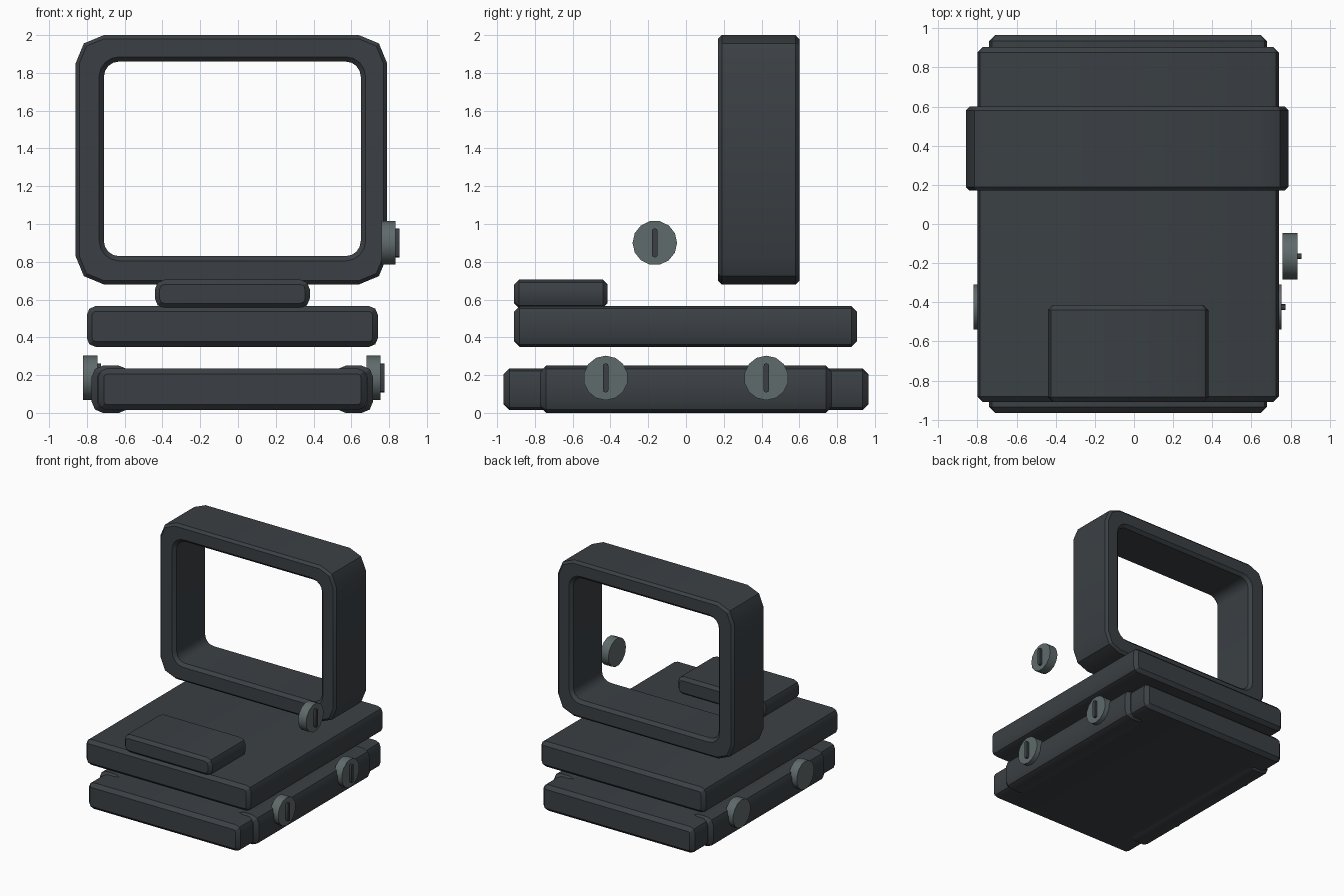
import bpy, bmesh
from math import sin, cos, pi

cube = bpy.data.objects.get("Cube")
if cube:
    bpy.data.objects.remove(cube, do_unlink=True)

MID = -0.03  # symmetry plane of the stacked body


def material(name, rgb):
    m = bpy.data.materials.new(name)
    m.use_nodes = True
    m.diffuse_color = (*rgb, 1)
    m.node_tree.nodes["Principled BSDF"].inputs["Base Color"].default_value = (*rgb, 1)
    return m


charcoal = material("charcoal", (0.043, 0.051, 0.058))
steel = material("grey steel", (0.117, 0.145, 0.147))


def rounded(box, r, steps, grow=0.0):
    """Rounded rectangle; steps are the fractions of each quarter turn."""
    x0, x1, z0, z1 = box
    r += grow
    x0, x1, z0, z1 = x0 - grow, x1 + grow, z0 - grow, z1 + grow
    corners = [(x1 - r, z1 - r), (x0 + r, z1 - r), (x0 + r, z0 + r), (x1 - r, z0 + r)]
    return [(cx + r * cos((q + s) * pi / 2), cz + r * sin((q + s) * pi / 2))
            for q, (cx, cz) in enumerate(corners) for s in steps]


def loft(name, mat, loops, closed=False):
    """Skin a list of (y, outline) loops, capped or joined end to start."""
    bm = bmesh.new()
    rows = [[bm.verts.new((x, y, z)) for x, z in pts] for y, pts in loops]
    pairs = list(zip(rows, rows[1:]))
    if closed:
        pairs.append((rows[-1], rows[0]))
    else:
        bm.faces.new(rows[0])
        bm.faces.new(rows[-1])
    n = len(rows[0])
    for a, b in pairs:
        for i in range(n):
            j = (i + 1) % n
            bm.faces.new((a[i], a[j], b[j], b[i]))
    bmesh.ops.remove_doubles(bm, verts=bm.verts, dist=1e-5)
    bmesh.ops.recalc_face_normals(bm, faces=bm.faces)
    me = bpy.data.meshes.new(name)
    bm.to_mesh(me)
    bm.free()
    me.materials.append(mat)
    ob = bpy.data.objects.new(name, me)
    bpy.context.collection.objects.link(ob)
    bpy.ops.object.select_all(action="DESELECT")
    ob.select_set(True)
    bpy.context.view_layer.objects.active = ob
    bpy.ops.object.shade_smooth_by_angle(angle=pi / 6)
    return ob


def slab(name, mat, box, y0, y1, r, c):
    """Bar along y with chamfered long edges and chamfered ends."""
    full, small = [rounded(box, r, (0, 0.5, 1), g) for g in (0, -c)]
    return loft(name, mat, [(y0, small), (y0 + c, full), (y1 - c, full), (y1, small)])


# Base block with a raised rail along each side
slab("base_block", charcoal, (-0.74, 0.68, 0.015, 0.235), -0.965, 0.965, 0.045, 0.03)
for side, s in (("left", 1), ("right", -1)):
    xs = sorted((MID + s * 0.54, MID + s * 0.745))
    slab(side + "_rail", charcoal, (*xs, 0, 0.25), -0.77, 0.77, 0.06, 0.03)

# Floating top plate and the pad on its front
slab("top_plate", charcoal, (-0.80, 0.74, 0.35, 0.565), -0.91, 0.905, 0.045, 0.028)
slab("front_pad", charcoal, (-0.44, 0.38, 0.555, 0.705), -0.91, -0.415, 0.05, 0.025)

# Rectangular frame: chamfered outside, rounded opening
outer, inner = (-0.86, 0.79, 0.68, 2.0), (-0.71, 0.65, 0.83, 1.86)
wide, fine = (0, 0, 0.5, 1, 1), (0, 0.25, 0.5, 0.75, 1)
y0, y1, c, d = 0.17, 0.60, 0.02, 0.025
out_full, out_small = rounded(outer, 0.15, wide), rounded(outer, 0.15, wide, -c)
in_full, in_large = rounded(inner, 0.08, fine), rounded(inner, 0.08, fine, d)
loft("viewing_frame", charcoal, [
    (y0, out_small), (y0 + c, out_full), (y1 - c, out_full), (y1, out_small),
    (y1, in_large), (y1 - d, in_full), (y0 + d, in_full), (y0, in_large)], closed=True)


# Screws: round head facing +x with a thin key across it
def screw(name, x, y, z, turn):
    head = [(0.118 * cos(2 * pi * (i + turn) / 14), 0.118 * sin(2 * pi * (i + turn) / 14))
            for i in range(14)]
    key = rounded((-0.015, 0.015, -0.077, 0.077), 0.014, (0, 0.5, 1))
    parts = (("_head", steel, head, 0, 0.075), ("_key", charcoal, key, 0.07, 0.095))
    for part, mat, pts, a, b in parts:
        ob = loft(name + part, mat, [(-a, pts), (-b, pts)])
        ob.rotation_euler.z = pi / 2
        ob.location = (x, y, z)


for end, y in (("front", -0.425), ("rear", 0.425)):
    screw(end + "_left_screw", 0.68, y, 0.185, 0.5)
    screw(end + "_right_screw", -0.82, y, 0.185, 0.5)
screw("upper_screw", 0.76, -0.165, 0.9, 0)
